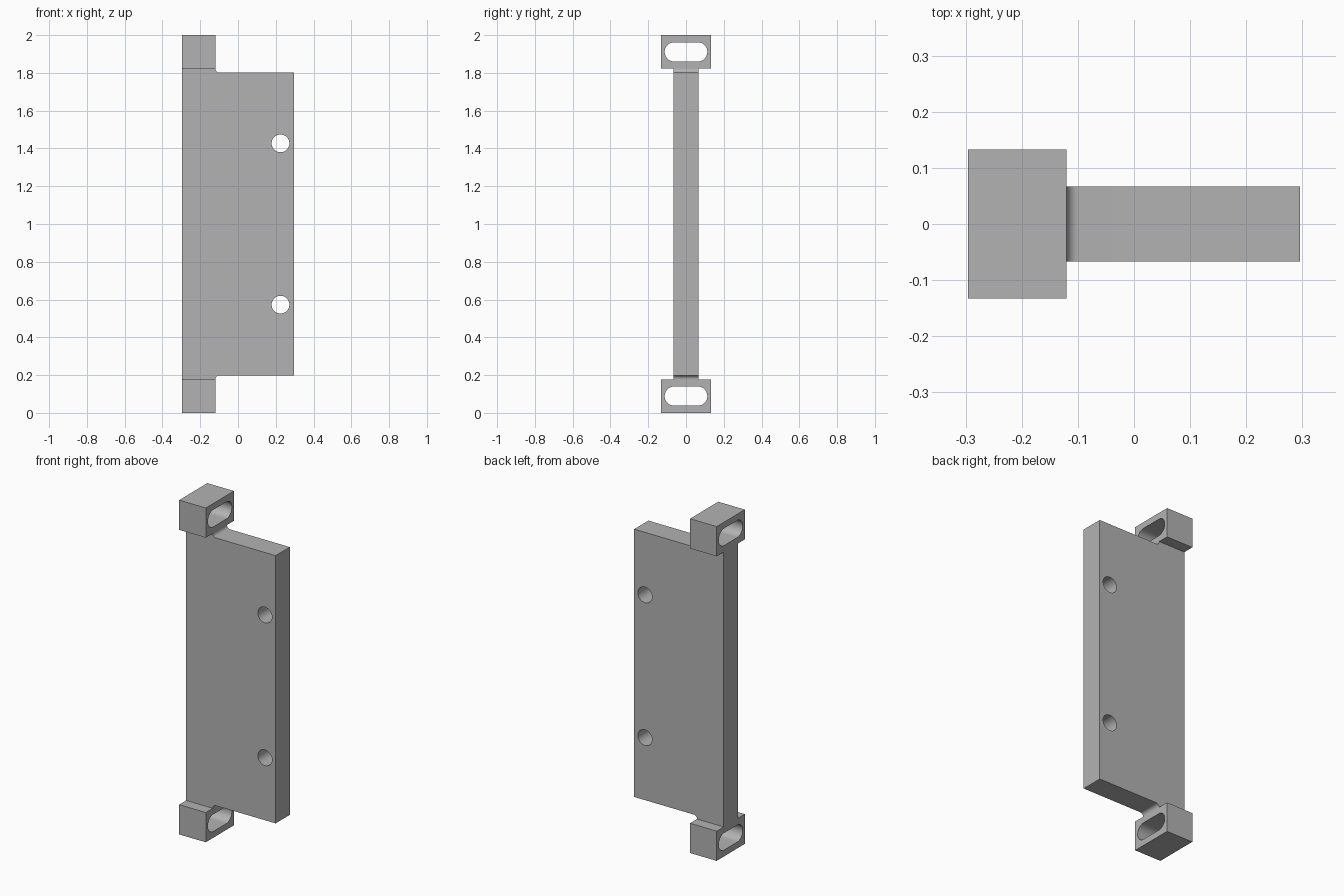
import bpy, bmesh
from math import sin, cos, pi
from mathutils import Vector

cube = bpy.data.objects.get("Cube")
if cube:
    bpy.data.objects.remove(cube, do_unlink=True)

GREY = (0.45, 0.45, 0.45, 1)
metal = bpy.data.materials.new("grey metal")
metal.use_nodes = True
metal.diffuse_color = GREY
metal.node_tree.nodes["Principled BSDF"].inputs["Base Color"].default_value = GREY

LEFT, RIGHT, LUG_IN = -0.296, 0.296, -0.12
LUG_H, FILLET = 0.178, 0.021
HALF_T, LUG_HALF = 0.067, 0.133


def arc(cx, cy, r, start, end, n):
    """Points on an arc, angles in half turns."""
    return [(cx + r * cos(pi * (start + (end - start) * i / n)),
             cy + r * sin(pi * (start + (end - start) * i / n))) for i in range(n + 1)]


def prism(name, outline, place, direction):
    """Extrude a flat outline along a direction."""
    bm = bmesh.new()
    face = bm.faces.new([bm.verts.new(place(a, b)) for a, b in outline])
    new = bmesh.ops.extrude_face_region(bm, geom=[face])["geom"]
    verts = [v for v in new if isinstance(v, bmesh.types.BMVert)]
    bmesh.ops.translate(bm, verts=verts, vec=Vector(direction))
    bmesh.ops.recalc_face_normals(bm, faces=bm.faces)
    mesh = bpy.data.meshes.new(name)
    bm.to_mesh(mesh)
    bm.free()
    mesh.materials.append(metal)
    obj = bpy.data.objects.new(name, mesh)
    bpy.context.collection.objects.link(obj)
    return obj


def cut(obj, cutters):
    """Cut the holes, then smooth their walls."""
    bpy.ops.object.select_all(action="DESELECT")
    bpy.context.view_layer.objects.active = obj
    obj.select_set(True)
    for cutter in cutters:
        mod = obj.modifiers.new("hole", "BOOLEAN")
        mod.operation, mod.solver, mod.object = "DIFFERENCE", "EXACT", cutter
        bpy.ops.object.modifier_apply(modifier=mod.name)
        bpy.data.objects.remove(cutter, do_unlink=True)
    bpy.ops.object.shade_smooth_by_angle()


# Plate with a short filleted neck at each end
lower = [(LEFT, LUG_H), (LUG_IN, LUG_H)]
lower += arc(LUG_IN + FILLET, LUG_H, FILLET, 1, 0.5, 8)[1:]
lower += [(RIGHT, LUG_H + FILLET)]
outline = lower + [(x, 2 - z) for x, z in reversed(lower)]
plate = prism("plate", outline, lambda x, z: (x, -HALF_T, z), (0, 2 * HALF_T, 0))

# Round mounting holes
cut(plate, [prism("hole_cutter", arc(0.225, z, 0.047, 0, 2, 48)[:-1],
                  lambda x, z: (x, -0.2, z), (0, 0.4, 0)) for z in (0.573, 1.427)])

# End lugs with a long slot running through in x
for name, base in (("lower_lug", 0), ("upper_lug", 2 - LUG_H)):
    top, mid = base + LUG_H, base + LUG_H / 2
    block = [(-LUG_HALF, base), (LUG_HALF, base), (LUG_HALF, top), (-LUG_HALF, top)]
    lug = prism(name, block, lambda y, z: (LEFT, y, z), (LUG_IN - LEFT, 0, 0))
    slot = arc(0.062, mid, 0.051, -0.5, 0.5, 24) + arc(-0.062, mid, 0.051, 0.5, 1.5, 24)
    cut(lug, [prism("slot_cutter", slot, lambda y, z: (-0.4, y, z), (0.4, 0, 0))])
